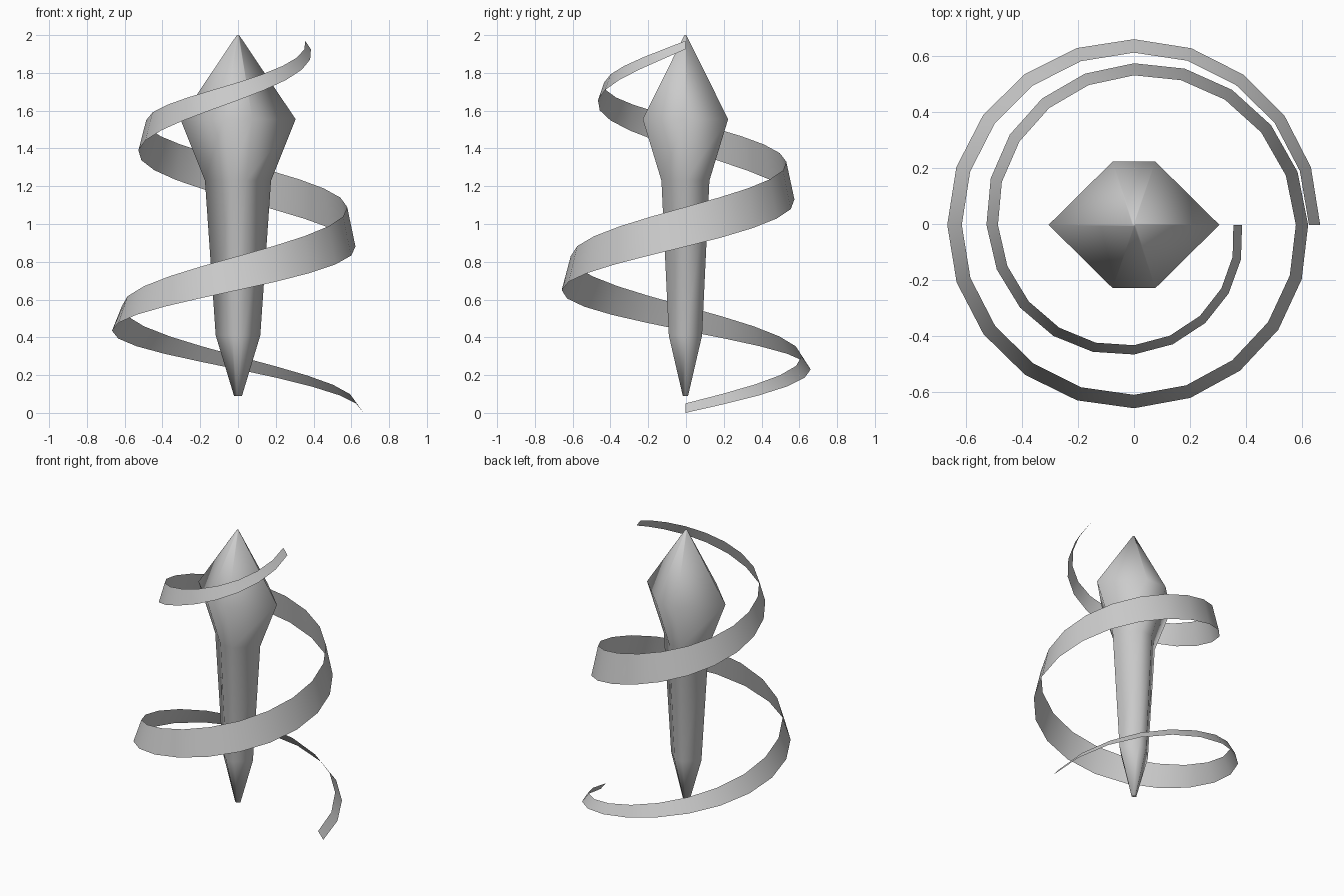
import bpy, bmesh, math

cube = bpy.data.objects.get("Cube")
if cube:
    bpy.data.objects.remove(cube, do_unlink=True)

grey = bpy.data.materials.new("plain grey")
grey.use_nodes = True
colour = (0.6, 0.6, 0.6, 1)
grey.diffuse_color = colour
grey.node_tree.nodes["Principled BSDF"].inputs["Base Color"].default_value = colour

Y_SHIFT = -0.003


def make_object(name, bm):
    mesh = bpy.data.meshes.new(name)
    bm.to_mesh(mesh)
    bm.free()
    mesh.materials.append(grey)
    for poly in mesh.polygons:
        poly.use_smooth = True
    obj = bpy.data.objects.new(name, mesh)
    bpy.context.collection.objects.link(obj)
    return obj


def bridge(bm, lower, upper, closed):
    n = len(lower)
    for i in range(n if closed else n - 1):
        j = (i + 1) % n
        bm.faces.new((lower[i], lower[j], upper[j], upper[i]))


# Spear: flattened six-sided sections, (height, half width, half depth)
sections = [(0.09, 0.021, 0.014), (0.41, 0.118, 0.088), (1.23, 0.175, 0.127),
            (1.555, 0.305, 0.226), (2.0, 0.006, 0.005)]
bm = bmesh.new()
rings = []
for z, w, d in sections:
    outline = [(w, 0), (w / 4, d), (-w / 4, d), (-w, 0), (-w / 4, -d), (w / 4, -d)]
    rings.append([bm.verts.new((x, y + Y_SHIFT, z)) for x, y in outline])
for a, b in zip(rings, rings[1:]):
    bridge(bm, a, b, True)
bm.faces.new(list(reversed(rings[0])))
bm.faces.new(rings[-1])
make_object("spear", bm)


# Ribbon: two turns, with radius and height given at every quarter turn
def spline(keys, t):
    i = min(int(t), len(keys) - 2)
    u = t - i
    p1, p2 = keys[i], keys[i + 1]
    p0 = keys[i - 1] if i > 0 else 2 * p1 - p2
    p3 = keys[i + 2] if i + 2 < len(keys) else 2 * p2 - p1
    return p1 + u / 2 * (p2 - p0 + u * (2 * p0 - 5 * p1 + 4 * p2 - p3
                                        + u * (3 * (p1 - p2) + p3 - p0)))


def ribbon_edge(bm, radii, heights):
    verts = []
    for k in range(41):
        t = k / 5
        a = t * math.pi / 2
        r = spline(radii, t)
        verts.append(bm.verts.new((r * math.cos(a), r * math.sin(a) + Y_SHIFT,
                                   spline(heights, t))))
    return verts


bm = bmesh.new()
low = ribbon_edge(bm, [0.665, 0.663, 0.667, 0.655, 0.622, 0.577, 0.527, 0.463, 0.386],
                  [0.0, 0.23, 0.435, 0.65, 0.88, 1.13, 1.39, 1.655, 1.925])
high = ribbon_edge(bm, [0.625, 0.615, 0.615, 0.607, 0.578, 0.534, 0.486, 0.43, 0.355],
                   [0.05, 0.30, 0.565, 0.83, 1.09, 1.33, 1.55, 1.75, 1.97])
bridge(bm, low, high, False)
make_object("spiral_ribbon", bm)
